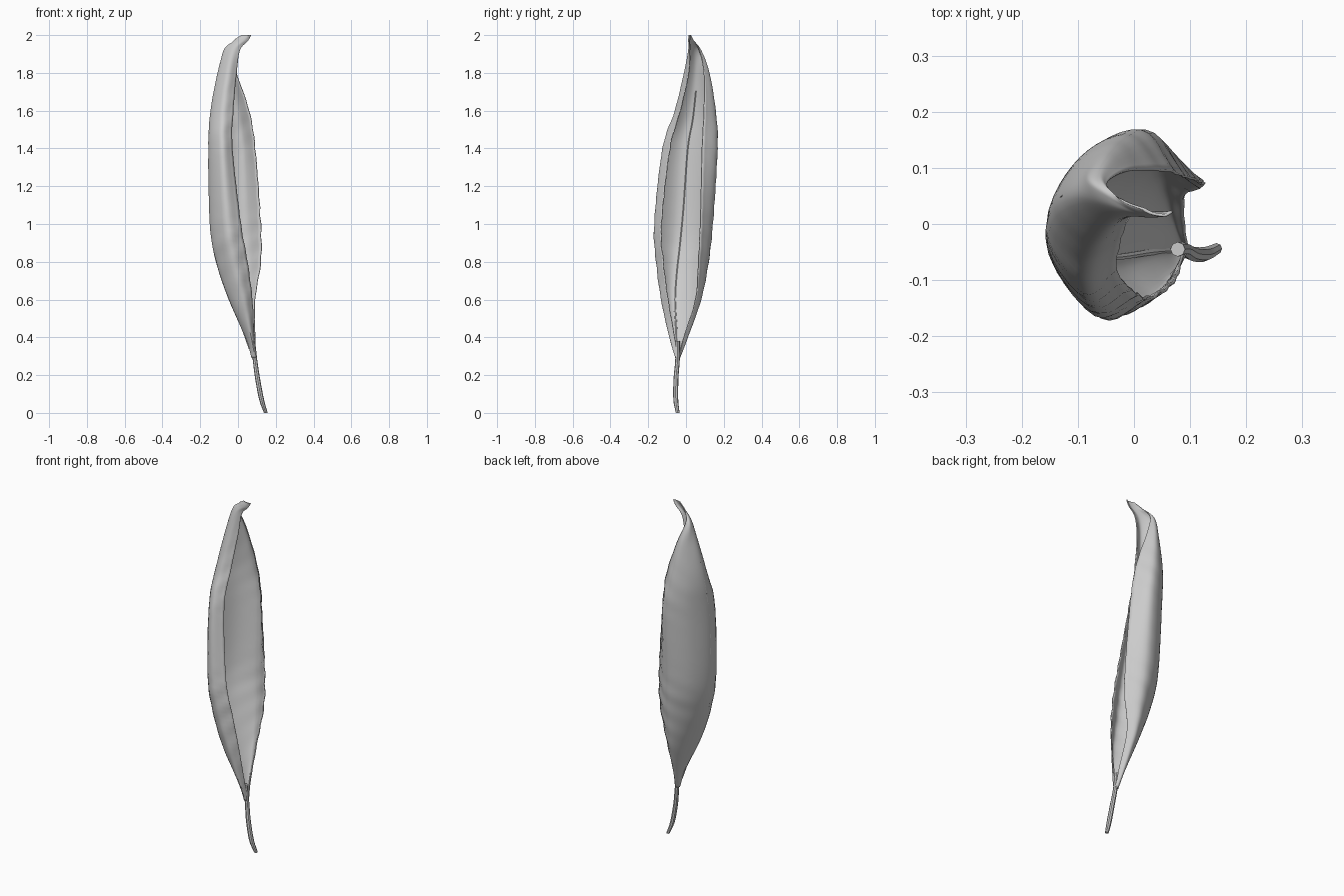
import bpy, bmesh, math
from mathutils import Vector

if "Cube" in bpy.data.objects:
    bpy.data.objects.remove(bpy.data.objects["Cube"])

# Curled blade sections: height, then x,y from the front lip, round the back, to the rear edge
SECTIONS = [
    (0.29, .094, -.045, .090, -.054, .076, -.050, .076, -.040, .085, -.034, .095, -.038),
    (0.40, .085, -.060, .070, -.086, .043, -.055, .050, -.015, .070, .008, .090, -.012),
    (0.60, .075, -.095, .025, -.130, -.045, -.075, -.015, .020, .045, .078, .090, .050),
    (0.80, .050, -.120, -.030, -.155, -.113, -.065, -.070, .050, .035, .118, .120, .065),
    (1.00, .015, -.130, -.065, -.163, -.147, -.045, -.090, .085, .025, .140, .120, .075),
    (1.40, -.030, -.085, -.090, -.120, -.155, -.015, -.090, .115, .020, .165, .090, .085),
    (1.60, -.025, -.030, -.085, -.055, -.143, .025, -.095, .115, -.010, .155, .058, .095),
    (1.80, -.008, .015, -.055, -.008, -.105, .045, -.085, .095, -.045, .122, -.010, .095),
    (1.92, .010, .020, -.025, .015, -.062, .040, -.074, .070, -.060, .078, -.050, .070),
    (1.97, .052, .020, .030, .014, .005, .020, -.010, .030, -.018, .038, -.020, .042),
    (2.00, .068, .022, .058, .016, .048, .016, .036, .018, .026, .022, .020, .026),
]


def spline(points, steps):
    """Smooth curve through the points."""
    p = [2 * points[0] - points[1]] + points + [2 * points[-1] - points[-2]]
    out = []
    for i in range(1, len(p) - 2):
        a, b, c, d = p[i - 1:i + 3]
        for k in range(steps):
            t = k / steps
            out.append(0.5 * (2 * b + (c - a) * t + (2 * a - 5 * b + 4 * c - d) * t * t
                              + (3 * b - a - 3 * c + d) * t ** 3))
    return out + [points[-1]]


def mesh_object(name, grid, closed=False):
    bm = bmesh.new()
    rows = [[bm.verts.new(v) for v in row] for row in grid]
    n = len(rows[0])
    for a, b in zip(rows, rows[1:]):
        for j in range(n if closed else n - 1):
            k = (j + 1) % n
            bm.faces.new((a[j], a[k], b[k], b[j]))
    if closed:
        bm.faces.new(rows[0][::-1])
        bm.faces.new(rows[-1])
    bmesh.ops.recalc_face_normals(bm, faces=bm.faces[:])
    mesh = bpy.data.meshes.new(name)
    bm.to_mesh(mesh)
    bm.free()
    obj = bpy.data.objects.new(name, mesh)
    bpy.context.collection.objects.link(obj)
    bpy.ops.object.select_all(action='DESELECT')
    obj.select_set(True)
    bpy.context.view_layer.objects.active = obj
    bpy.ops.object.shade_smooth_by_angle(angle=math.radians(35))
    return obj


# Leaf blade: smooth loft with faint slanting veins fading out at the ends
columns = [spline([Vector((s[1 + 2 * j], s[2 + 2 * j], s[0])) for s in SECTIONS], 8)
           for j in range(6)]
grid = []
for row in zip(*columns):
    curve = spline(list(row), 6)
    centre = sum(curve, Vector()) / len(curve)
    mid = (len(curve) - 1) / 2
    for j, v in enumerate(curve):
        out = v - centre
        out.z = 0
        fade = max(0, math.sin(math.pi * min(1, max(0, (v.z - 0.35) / 1.5))))
        side = abs(j - mid) / mid
        ripple = 0.003 * math.sin(55 * v.z - 9 * side) * side
        v += out.normalized() * ripple * fade
        v.z = min(v.z, 2.0)
    grid.append(curve)
blade = mesh_object("leaf_blade", grid)
thick = blade.modifiers.new("thickness", 'SOLIDIFY')
thick.thickness = 0.005
thick.offset = 0


def tube(name, points, sides=8):
    path = spline([Vector(p) for p in points], 5)
    return mesh_object(name, [[Vector((p[0] + p[3] * math.cos(2 * math.pi * k / sides),
                                       p[1] + p[3] * math.sin(2 * math.pi * k / sides), p[2]))
                               for k in range(sides)] for p in path], closed=True)


# Curved stalk at the bottom
tube("stalk", [(.147, -.044, 0, .010), (.125, -.054, .07, .013), (.104, -.053, .18, .013),
               (.090, -.045, .28, .012), (.078, -.045, .38, .013)])
# Midrib running up the inside of the curl
rib = [(*(row[13] * 0.96 + (sum(row, Vector()) / len(row)) * 0.04)[:3], 0.006)
       for row in grid[4:57:6]]
tube("midrib", rib, 6)
